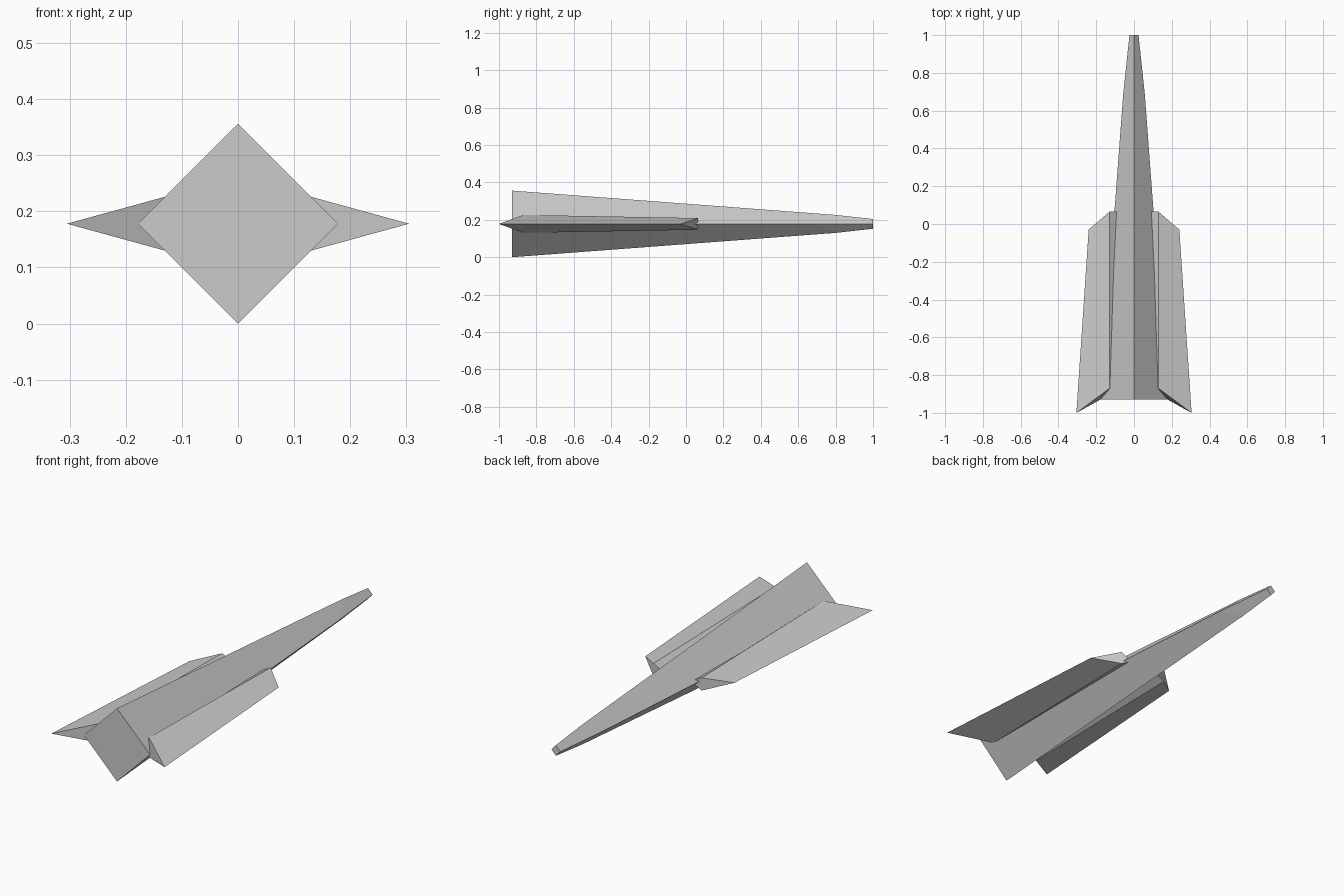
import bpy
import bmesh

cube = bpy.data.objects.get("Cube")
if cube:
    bpy.data.objects.remove(cube, do_unlink=True)

MID_Z = 0.178

grey = bpy.data.materials.new("hull grey")
grey.use_nodes = True
COLOUR = (0.6, 0.6, 0.6, 1)
grey.diffuse_color = COLOUR
grey.node_tree.nodes["Principled BSDF"].inputs["Base Color"].default_value = COLOUR


def loft(name, rings):
    """Skin a closed solid through four-sided rings and cap both ends."""
    bm = bmesh.new()
    loops = [[bm.verts.new(p) for p in ring] for ring in rings]
    for a, b in zip(loops, loops[1:]):
        for i in range(4):
            j = (i + 1) % 4
            bm.faces.new((a[i], a[j], b[j], b[i]))
    bm.faces.new(loops[0])
    bm.faces.new(loops[-1])
    bmesh.ops.recalc_face_normals(bm, faces=bm.faces)
    mesh = bpy.data.meshes.new(name)
    bm.to_mesh(mesh)
    bm.free()
    mesh.materials.append(grey)
    obj = bpy.data.objects.new(name, mesh)
    bpy.context.collection.objects.link(obj)
    return obj


def body_ring(side_y, side_r, ridge_y, ridge_r):
    return [(side_r, side_y, MID_Z), (0, ridge_y, MID_Z + ridge_r),
            (-side_r, side_y, MID_Z), (0, ridge_y, MID_Z - ridge_r)]


def wing_ring(side, root_y, half_height, tip_x, tip_y):
    return [(side * 0.07, root_y, MID_Z), (side * 0.13, root_y, MID_Z + half_height),
            (side * tip_x, tip_y, MID_Z), (side * 0.13, root_y, MID_Z - half_height)]


# Tapered diamond body, with a slanted break before the nose
loft("body", [body_ring(-0.93, 0.178, -0.93, 0.178),
              body_ring(0.69, 0.057, 0.8, 0.048),
              body_ring(1.0, 0.024, 1.0, 0.026)])

# Swept diamond-section wings
for side, label in ((1, "left"), (-1, "right")):
    loft(label + "_wing", [wing_ring(side, -0.87, 0.048, 0.305, -1.0),
                           wing_ring(side, 0.065, 0.031, 0.24, -0.03)])
